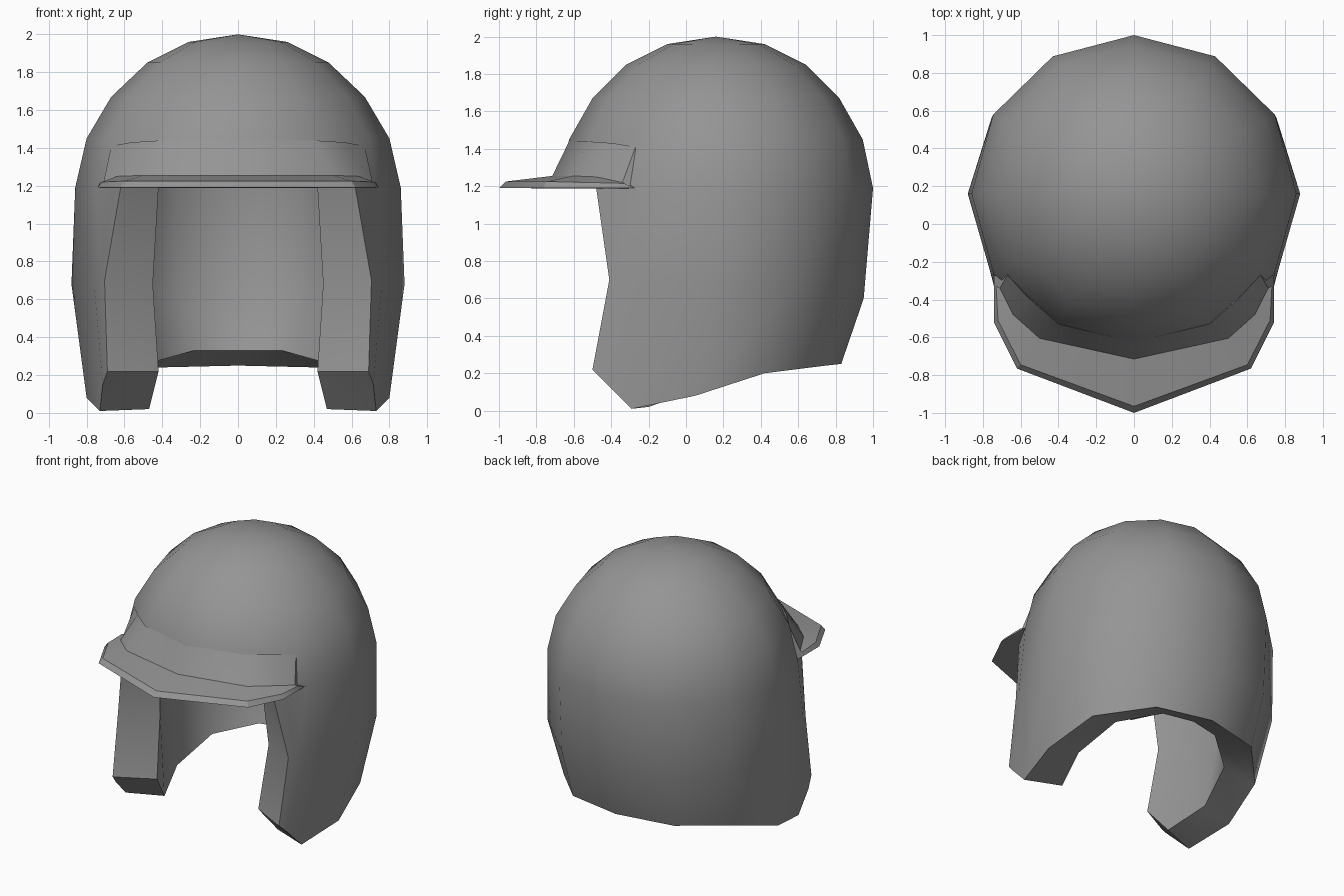
import bpy, bmesh, math

if "Cube" in bpy.data.objects:
    bpy.data.objects.remove(bpy.data.objects["Cube"])

grey = bpy.data.materials.new("helmet_grey")
grey.diffuse_color = (0.30, 0.30, 0.30, 1)
grey.use_nodes = True
grey.node_tree.nodes["Principled BSDF"].inputs["Base Color"].default_value = grey.diffuse_color
CY = 0.16        # centre of the shell in y
INNER = 0.72     # size of the lining relative to the shell


def ring_point(deg, rx, ry, z):
    a = math.radians(deg)
    return (rx * math.cos(a), CY + ry * math.sin(a), z)


def flip(p):
    return (-p[0], p[1], p[2])


def finish(name, faces, angle):
    """Weld a list of polygons into one shaded object."""
    bm = bmesh.new()
    for f in faces:
        bm.faces.new([bm.verts.new(p) for p in f])
    bmesh.ops.remove_doubles(bm, verts=bm.verts, dist=0.0005)
    bmesh.ops.recalc_face_normals(bm, faces=bm.faces)
    me = bpy.data.meshes.new(name)
    bm.to_mesh(me)
    bm.free()
    ob = bpy.data.objects.new(name, me)
    bpy.context.collection.objects.link(ob)
    me.materials.append(grey)
    bpy.ops.object.select_all(action='DESELECT')
    ob.select_set(True)
    bpy.context.view_layer.objects.active = ob
    bpy.ops.object.shade_smooth_by_angle(angle=math.radians(angle))
    return ob


def strip(a, b, closed=False):
    n = len(a)
    return [[a[i], a[(i + 1) % n], b[(i + 1) % n], b[i]]
            for i in range(n if closed else n - 1)]


# ---- Shell: dome outside and inside ----
dome = [(0.86, 0.84, 1.19), (0.80, 0.785, 1.45), (0.67, 0.66, 1.67),
        (0.48, 0.48, 1.85), (0.26, 0.26, 1.96)]
ANGLES = range(-30, 330, 30)
faces = []
for s in (1, INNER):
    rings = [[ring_point(d, rx * s, ry * s, 1.19 + (z - 1.19) * s) for d in ANGLES]
             for rx, ry, z in dome]
    for a, b in zip(rings, rings[1:]):
        faces += strip(a, b, True)
    apex = (0, CY, 1.19 + 0.81 * s)
    top = rings[-1]
    faces += [[top[i], top[(i + 1) % 12], apex] for i in range(12)]

# ---- Brow: underside above the face opening ----
front = range(210, 331, 30)
faces += strip([ring_point(d, 0.86, 0.84, 1.19) for d in front],
               [ring_point(d, 0.86 * INNER, 0.84 * INNER, 1.19) for d in front])

# ---- Sides and back: right half from the cheek edge to the back, mirrored ----
right = range(-30, 91, 30)
outer = [
    [ring_point(d, 0.86, 0.84, 1.19) for d in right],
    [(0.762, -0.25, 0.70), (0.88, 0.16, 0.68), (0.755, 0.56, 0.65),
     (0.435, 0.85, 0.61), (0, 0.95, 0.60)],
    [(0.73, -0.29, 0.01), (0.80, 0.05, 0.08), (0.72, 0.42, 0.20),
     (0.42, 0.74, 0.24), (0, 0.83, 0.25)]]
inner = [
    [ring_point(d, 0.86 * INNER, 0.84 * INNER, 1.19) for d in right],
    [(0.53, -0.14, 0.70), (0.62, 0.16, 0.68), (0.53, 0.45, 0.65),
     (0.30, 0.66, 0.61), (0, 0.73, 0.60)],
    [(0.47, -0.20, 0.02), (0.56, 0.08, 0.12), (0.48, 0.38, 0.26),
     (0.23, 0.58, 0.33), (0, 0.63, 0.33)]]
# cheek edge: trim outside, trim front, trim inside, lining corner
cheek = [
    [(0.66, -0.41, 1.19), (0.62, -0.48, 1.19), (0.60, -0.47, 1.19), (0.42, -0.33, 1.19)],
    [(0.73, -0.35, 0.70), (0.705, -0.41, 0.70), (0.675, -0.395, 0.70), (0.45, -0.28, 0.68)],
    [(0.715, -0.43, 0.15), (0.69, -0.50, 0.22), (0.655, -0.485, 0.22), (0.42, -0.36, 0.22)]]
half = []
sections = [o[::-1] + c + i for o, c, i in zip(outer, cheek, inner)]
for a, b in zip(sections, sections[1:]):
    half += strip(a, b)
half += strip(outer[2], inner[2])                       # lower rim
o, i, (a, b, c, d) = outer[2][0], inner[2][0], cheek[2]
half += [[o, a, b, c], [o, c, d, i]]                    # cheek tip
faces += half + [[flip(p) for p in f] for f in half]
finish("helmet_shell", faces, 38)

# ---- Visor: brow band and peak, lofted from centre to side ----
visor = [
    [(0, -0.625, 1.44), (0.40, -0.53, 1.44), (0.56, -0.39, 1.43), (0.67, -0.27, 1.41)],
    [(0, -0.715, 1.255), (0.50, -0.605, 1.255), (0.64, -0.48, 1.25), (0.71, -0.34, 1.22)],
    [(0, -0.965, 1.225), (0.60, -0.745, 1.225), (0.72, -0.51, 1.22), (0.73, -0.33, 1.215)],
    [(0, -1.0, 1.19), (0.62, -0.765, 1.19), (0.742, -0.52, 1.19), (0.742, -0.275, 1.19)],
    [(0, -0.60, 1.188), (0.38, -0.50, 1.188), (0.55, -0.37, 1.188), (0.69, -0.25, 1.188)]]
half = []
for a, b in zip(visor, visor[1:] + visor[:1]):
    half += strip(a, b)
half.append([row[-1] for row in visor])                 # end cap
finish("visor", half + [[flip(p) for p in f] for f in half], 32)
